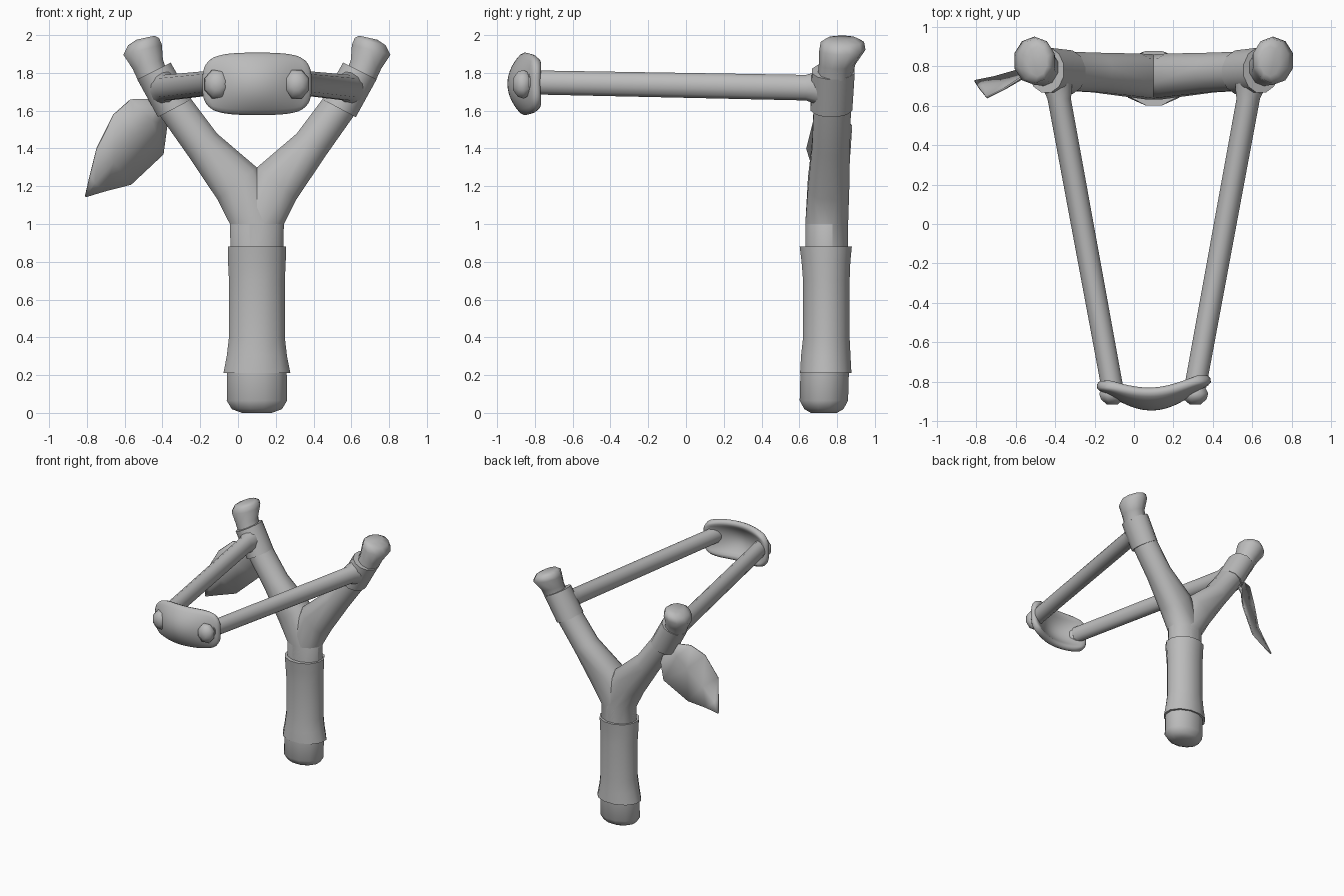
import bpy, bmesh, math
from mathutils import Vector as V

old = bpy.data.objects.get("Cube")
if old:
    bpy.data.objects.remove(old)

AXIS_X = 0.1    # the fork is symmetric about this x

grey = bpy.data.materials.new("plain_grey")
grey.use_nodes = True
grey.diffuse_color = (0.5, 0.5, 0.5, 1)
grey.node_tree.nodes["Principled BSDF"].inputs["Base Color"].default_value = (0.5, 0.5, 0.5, 1)


def finish(name, bm, mirror=False, angle=50):
    """Turn a bmesh into a smooth-shaded object standing on the fork axis."""
    bmesh.ops.recalc_face_normals(bm, faces=bm.faces)
    mesh = bpy.data.meshes.new(name)
    bm.to_mesh(mesh)
    bm.free()
    mesh.materials.append(grey)
    mesh.shade_smooth()
    mesh.set_sharp_from_angle(angle=math.radians(angle))
    obj = bpy.data.objects.new(name, mesh)
    obj.location.x = AXIS_X
    bpy.context.collection.objects.link(obj)
    if mirror:
        obj.modifiers.new("Mirror", "MIRROR").use_mirror_merge = False
    return obj


def loft(name, rings, sides=12, mirror=False, angle=50):
    """Skin elliptical rings, each given as centre, two half axes and squareness."""
    bm = bmesh.new()
    loops = []
    for c, a, b, power in rings:
        loop = []
        for i in range(sides):
            t = math.tau * (i + 0.5) / sides
            k, s = math.cos(t), math.sin(t)
            k = math.copysign(abs(k) ** power, k)
            s = math.copysign(abs(s) ** power, s)
            loop.append(bm.verts.new(c + a * k + b * s))
        loops.append(loop)
    for lo, hi in zip(loops, loops[1:]):
        for i in range(sides):
            j = (i + 1) % sides
            bm.faces.new((lo[i], lo[j], hi[j], hi[i]))
    bm.faces.new(loops[0])
    bm.faces.new(loops[-1])
    return finish(name, bm, mirror, angle)


def span(x0, z0, x1, z1, y, ry, power=1):
    """Ring whose outline runs from one x,z point to another."""
    p, q = V((x0 - AXIS_X, y, z0)), V((x1 - AXIS_X, y, z1))
    return (p + q) / 2, (q - p) / 2 * 1.02, V((0, ry * 1.02, 0)), power


def level(z, rx, y, ry):
    """Horizontal ring on the fork axis."""
    return span(AXIS_X - rx, z, AXIS_X + rx, z, y, ry)


# Handle: rounded butt and flared grip
loft("handle_butt", [level(0, .08, .73, .07), level(.02, .135, .73, .105),
                     level(.065, .162, .73, .13), level(.24, .16, .735, .13)])
loft("handle_grip", [level(.21, .18, .74, .138), level(.3, .162, .74, .133),
                     level(.4, .15, .743, .125), level(.7, .15, .743, .125),
                     level(.8, .155, .741, .131), level(.88, .156, .74, .14)])

# Fork: both arms grow from a shared stem
loft("fork_arm", [span(-.04, .8, .24, .8, .745, .115),
                  span(-.045, 1, .245, 1, .745, .115),
                  span(-.11, 1.13, .1, 1.3, .755, .11, .75),
                  span(-.265, 1.36, -.11, 1.48, .768, .102),
                  span(-.42, 1.58, -.26, 1.68, .775, .1),
                  span(-.52, 1.77, -.37, 1.83, .79, .09)], mirror=True)

# Binding sleeve and knob at each arm tip
loft("arm_sleeve", [span(-.425, 1.565, -.245, 1.66, .77, .112),
                    span(-.535, 1.765, -.355, 1.855, .78, .115)], mirror=True)
loft("arm_knob", [span(-.53, 1.755, -.375, 1.815, .79, .09),
                  span(-.56, 1.82, -.395, 1.87, .8, .095),
                  span(-.61, 1.895, -.4, 1.95, .828, .12),
                  span(-.585, 1.945, -.415, 1.985, .828, .112),
                  span(-.54, 1.975, -.44, 1.997, .825, .075)],
     sides=10, mirror=True, angle=60)

# Stretched bands, flared where they meet the sleeves
back, front = V((-.495, .72, 1.72)), V((-.21, -.83, 1.75))


def band_ring(t, r):
    return back.lerp(front, t), V((r * .88, 0, 0)), V((0, 0, r)), 1


loft("band", [band_ring(-.03, .1), band_ring(.02, .088), band_ring(.055, .07),
              band_ring(.95, .066), band_ring(1, .066)], mirror=True)

# Knotted band ends on the pouch front
loft("band_knot", [(V((-.21, y, 1.74)), V((r, 0, 0)), V((0, 0, r * 1.15)), 1)
                   for y, r in ((-.82, .05), (-.86, .072), (-.89, .062), (-.915, .03))],
     sides=8, mirror=True, angle=70)

# Pouch: dished rounded rectangle with a soft lip
bm = bmesh.new()
bmesh.ops.create_grid(bm, x_segments=12, y_segments=8, size=1)
for v in bm.verts:
    u, w = v.co.x, v.co.y
    bow = (1 - u * u) ** 1.5
    v.co = (.29 * u * math.sqrt(1 - .32 * w ** 4),
            -.797 + .015 * u - .04 * bow - .085 * bow * (1 - w * w),
            1.742 + .16 * w * math.sqrt(1 - .32 * u ** 4))
pouch = finish("pouch", bm, angle=180)
solid = pouch.modifiers.new("Thickness", "SOLIDIFY")
solid.thickness, solid.offset = .055, 0
pouch.modifiers.new("Soften", "SUBSURF").levels = 1

# Leaf: creased blade hanging behind one arm
rows = [[(-.42, .8, 1.66), (-.38, .79, 1.63), (-.37, .82, 1.58)],
        [(-.57, .75, 1.66), (-.46, .78, 1.55), (-.38, .88, 1.52)],
        [(-.66, .69, 1.58), (-.54, .76, 1.46), (-.4, .87, 1.37)],
        [(-.75, .645, 1.4), (-.66, .72, 1.33), (-.57, .79, 1.21)],
        [(-.785, .69, 1.26), (-.76, .71, 1.22), (-.71, .75, 1.175)],
        [(-.81, .73, 1.15), (-.808, .73, 1.147), (-.805, .731, 1.147)]]
bm = bmesh.new()
grid = [[bm.verts.new(V(p) - V((AXIS_X, 0, 0))) for p in row] for row in rows]
for a, b in zip(grid, grid[1:]):
    for i in range(2):
        bm.faces.new((a[i], a[i + 1], b[i + 1], b[i]))
leaf = finish("leaf", bm, angle=80)
leaf.modifiers.new("Thickness", "SOLIDIFY").thickness = .01
